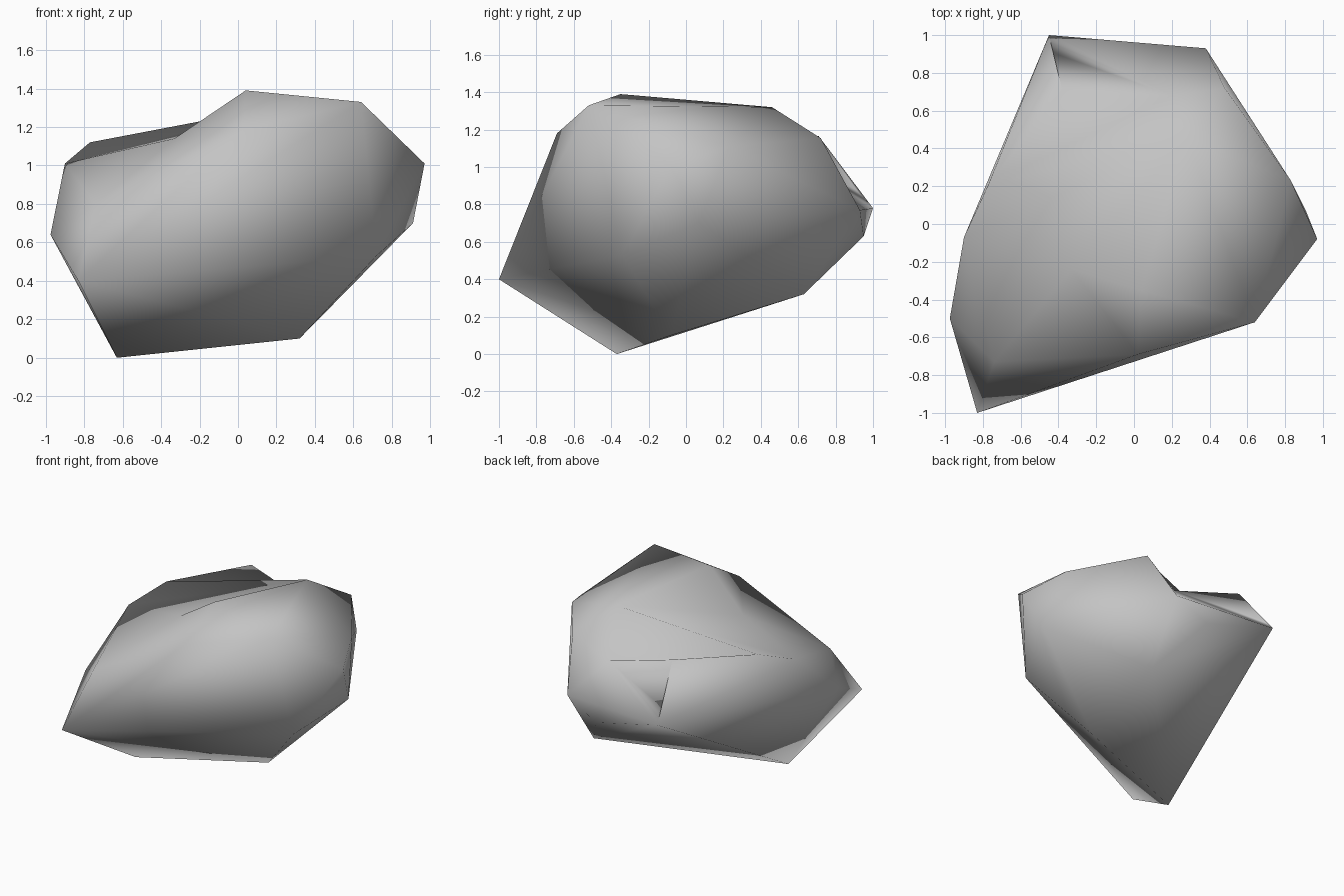
import bpy
import bmesh

cube = bpy.data.objects.get("Cube")
if cube:
    bpy.data.objects.remove(cube, do_unlink=True)

# Corners of the boulder
corners = {
    "toe": (-.83, -1, .40), "base": (-.63, -.37, 0), "heel": (.32, -.08, .10),
    "left": (-.975, -.5, .64), "cheek": (-.74, -.73, .80), "brow": (.02, -.69, 1.18),
    "crown": (.64, -.52, 1.33), "peak": (.04, -.35, 1.39), "crest": (.28, .46, 1.32),
    "right": (.97, -.08, 1.01), "flank": (.91, .07, .70), "hip": (.72, -.34, .53),
    "ridge": (.83, .23, 1.11), "nape": (.48, .72, 1.155), "back_right": (.38, .93, .77),
    "back": (.12, .95, .63), "back_low": (.36, .63, .32), "back_left": (-.45, 1, .78),
    "back_edge": (-.44, .91, .88), "hump": (-.38, .71, 1.165),
    "shoulder": (-.77, .21, 1.12), "arm": (-.90, -.07, 1.01),
}
# Hollows in the top: lowest point and the ring of corners around it
hollows = [
    ((-.33, -.24, 1.14), ["peak", "crest", "arm", "cheek", "brow"]),
    ((.20, .68, .99), ["crest", "nape", "back_right", "back_left",
                       "back_edge", "hump", "shoulder"]),
]

bm = bmesh.new()
vert = {name: bm.verts.new(co) for name, co in corners.items()}
bmesh.ops.convex_hull(bm, input=bm.verts[:])
bmesh.ops.recalc_face_normals(bm, faces=bm.faces[:])

# Open the top but keep the steep left side
rim = {vert[name] for low, ring in hollows for name in ring}
lid = [f for f in bm.faces if all(v in rim for v in f.verts) and f.normal.x > -0.55]
bmesh.ops.delete(bm, geom=lid, context="FACES")

# Fill each ring with faces running down to its hollow, and join the two rings
for low, ring in hollows:
    pit = bm.verts.new(low)
    for a, b in zip(ring, ring[1:] + ring[:1]):
        bm.faces.new((vert[a], vert[b], pit))
bm.faces.new([vert[name] for name in ("arm", "crest", "shoulder")])

# Close any gap left along the rims
gaps = [e for e in bm.edges if e.is_boundary]
bmesh.ops.holes_fill(bm, edges=gaps, sides=0)
bmesh.ops.triangulate(bm, faces=bm.faces[:])
bmesh.ops.recalc_face_normals(bm, faces=bm.faces[:])
for face in bm.faces:
    face.smooth = True

mesh = bpy.data.meshes.new("boulder")
bm.to_mesh(mesh)
bm.free()
boulder = bpy.data.objects.new("boulder", mesh)
bpy.context.collection.objects.link(boulder)

# Plain grey stone
stone = bpy.data.materials.new("grey_stone")
stone.use_nodes = True
grey = (0.55, 0.55, 0.55, 1)
stone.diffuse_color = grey
stone.node_tree.nodes["Principled BSDF"].inputs["Base Color"].default_value = grey
mesh.materials.append(stone)
